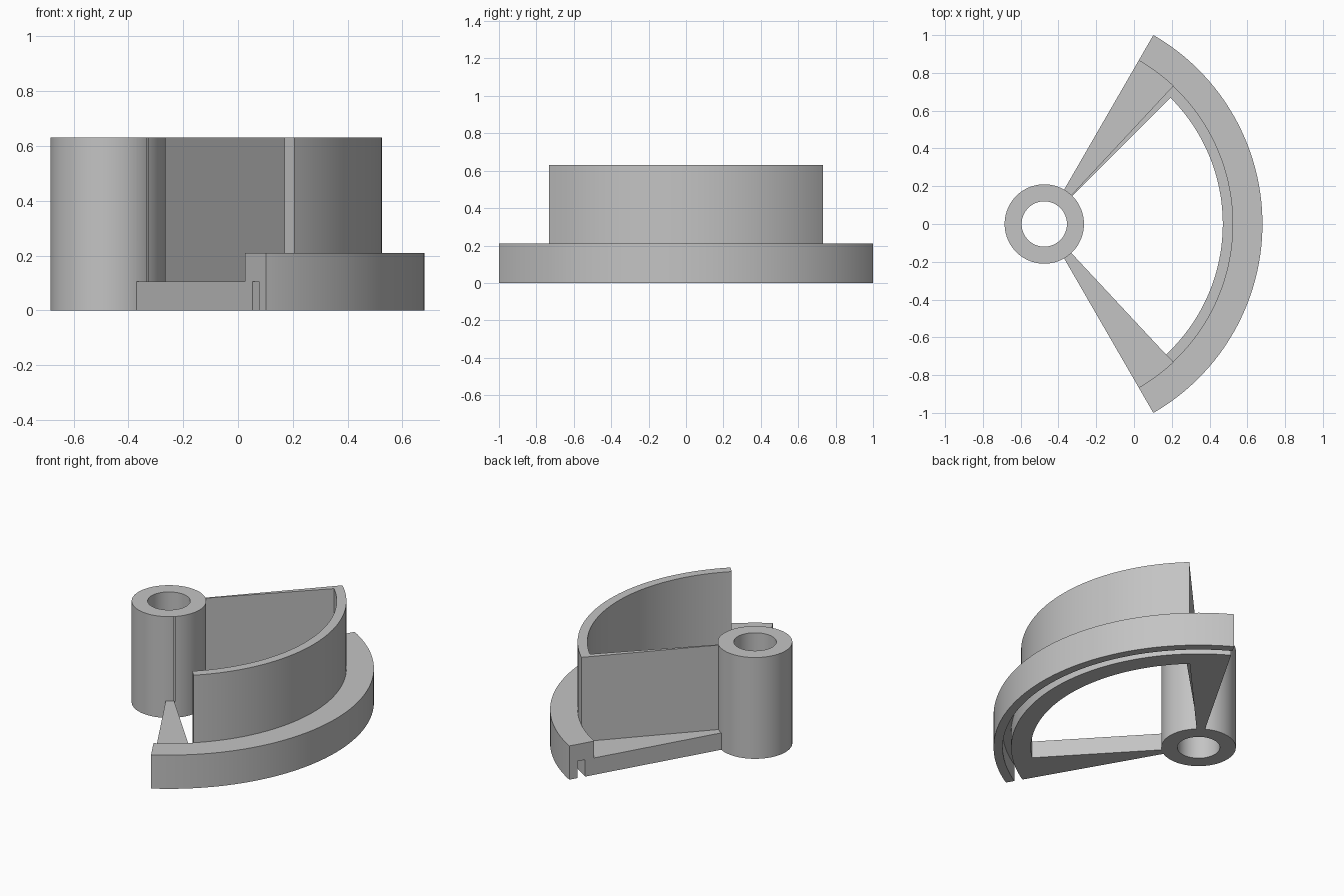
import bpy
import bmesh
from math import radians, cos, sin

cube = bpy.data.objects.get("Cube")
if cube:
    bpy.data.objects.remove(cube, do_unlink=True)

HUB_X = -0.475
HEIGHT, RIM_H, ARM_H = 0.63, 0.21, 0.105
WALL_IN, WALL_OUT, RIM_OUT = 0.945, 1.0, 1.155
WALL_A, WALL_B, END = 45, 47, 60   # angles in degrees

grey = bpy.data.materials.new("plain_grey")
grey.use_nodes = True
grey.diffuse_color = (0.55, 0.55, 0.55, 1)
grey.node_tree.nodes["Principled BSDF"].inputs["Base Color"].default_value = (0.55, 0.55, 0.55, 1)


def sweep(name, profile, start, end, step=1):
    """Turn an (r, z) profile about the hub axis, capping open ends."""
    bm = bmesh.new()
    full = end - start == 360
    angles = range(start, end if full else end + 1, step)
    rings = [[bm.verts.new((HUB_X + r * cos(radians(a)), r * sin(radians(a)), z))
              for r, z in profile] for a in angles]
    pairs = list(zip(rings, rings[1:])) + ([(rings[-1], rings[0])] if full else [])
    n = len(profile)
    for p, q in pairs:
        for i in range(n):
            j = (i + 1) % n
            bm.faces.new((p[i], p[j], q[j], q[i]))
    if not full:
        bm.faces.new(rings[0])
        bm.faces.new(rings[-1])
    bmesh.ops.recalc_face_normals(bm, faces=bm.faces)
    mesh = bpy.data.meshes.new(name)
    bm.to_mesh(mesh)
    bm.free()
    mesh.materials.append(grey)
    obj = bpy.data.objects.new(name, mesh)
    bpy.context.collection.objects.link(obj)
    return obj


def box(r0, r1, z0, z1):
    return [(r0, z0), (r1, z0), (r1, z1), (r0, z1)]


# Hub tube
body = sweep("hub_and_sector", box(0.12, 0.21, 0, HEIGHT), 0, 360, 3)

# Outer rim with a groove along its underside
rim = [(WALL_OUT, 0), (1.056, 0), (1.056, ARM_H), (1.104, ARM_H), (1.104, 0),
       (RIM_OUT, 0), (RIM_OUT, RIM_H), (WALL_OUT, RIM_H)]
parts = [sweep("rim", rim, -END, END),
         sweep("curved_wall", box(WALL_IN, WALL_OUT, 0, HEIGHT), -WALL_B, WALL_B)]

# Tapered low arms and thin upright walls, on both sides
for side, s in (("left", 1), ("right", -1)):
    a = sorted((s * WALL_B, s * END))
    parts.append(sweep(side + "_arm", box(0.17, WALL_OUT, 0, ARM_H), *a))
    a = sorted((s * WALL_A, s * WALL_B))
    parts.append(sweep(side + "_wall", box(0.17, 0.97, ARM_H, HEIGHT), *a))

# Fuse everything into one solid
bpy.context.view_layer.objects.active = body
for part in parts:
    mod = body.modifiers.new("fuse", 'BOOLEAN')
    mod.operation = 'UNION'
    mod.solver = 'EXACT'
    mod.object = part
    bpy.ops.object.modifier_apply(modifier=mod.name)
for part in parts:
    bpy.data.objects.remove(part, do_unlink=True)

for o in bpy.context.selected_objects:
    o.select_set(False)
body.select_set(True)
bpy.ops.object.shade_smooth_by_angle(angle=radians(30))
